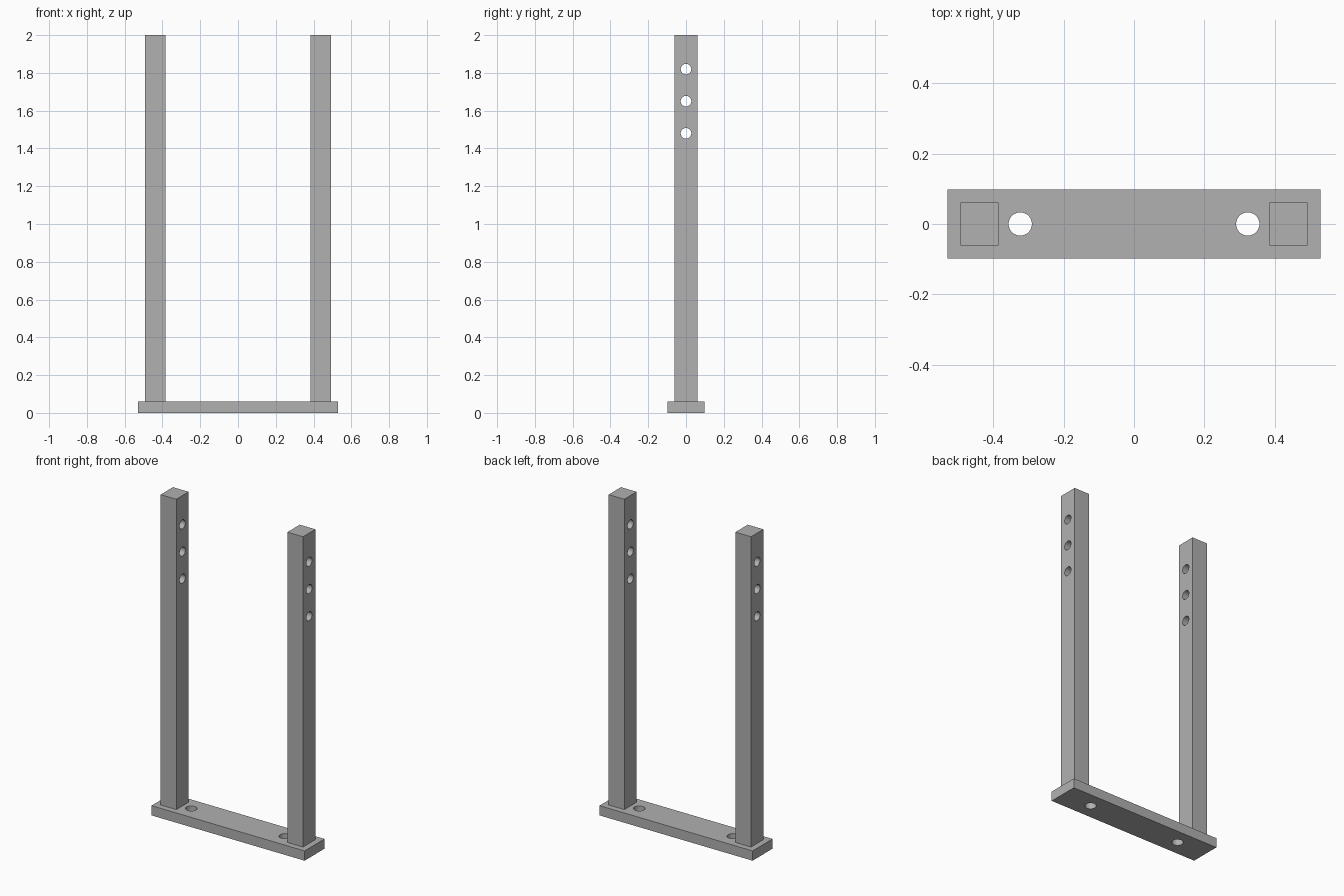
import bpy
import math

default_cube = bpy.data.objects.get("Cube")
if default_cube:
    bpy.data.objects.remove(default_cube, do_unlink=True)

# Plain grey metal
grey = bpy.data.materials.new("grey_metal")
grey.use_nodes = True
colour = (0.44, 0.44, 0.44, 1)
grey.diffuse_color = colour
grey.node_tree.nodes["Principled BSDF"].inputs["Base Color"].default_value = colour


def box(name, centre, size):
    bpy.ops.mesh.primitive_cube_add(size=1, location=centre)
    obj = bpy.context.object
    obj.name = name
    obj.scale = size
    bpy.ops.object.transform_apply(location=False, rotation=False, scale=True)
    obj.data.materials.append(grey)
    return obj


def drill(target, centre, radius, rotation=(0, 0, 0)):
    """Cut a round through hole and discard the cutter."""
    bpy.ops.mesh.primitive_cylinder_add(
        vertices=48, radius=radius, depth=0.4, location=centre, rotation=rotation)
    cutter = bpy.context.object
    cutter.hide_render = True
    cutter.data.materials.append(grey)
    cut = target.modifiers.new("hole", 'BOOLEAN')
    cut.operation = 'DIFFERENCE'
    cut.solver = 'EXACT'
    cut.object = cutter
    bpy.ops.object.select_all(action='DESELECT')
    target.select_set(True)
    bpy.context.view_layer.objects.active = target
    bpy.ops.object.modifier_apply(modifier=cut.name)
    bpy.data.objects.remove(cutter, do_unlink=True)


def finish(obj):
    bpy.ops.object.select_all(action='DESELECT')
    obj.select_set(True)
    bpy.context.view_layer.objects.active = obj
    bpy.ops.object.shade_smooth_by_angle(angle=math.radians(30))


base_height = 0.061
post_height = 2 - base_height

# Base plate with two mounting holes
base = box("base_plate", (0, 0, base_height / 2), (1.058, 0.196, base_height))
for side in (-1, 1):
    drill(base, (side * 0.323, 0, base_height / 2), 0.033)
finish(base)

# Upright posts, each with three cross holes near the top
for name, side in (("right_post", -1), ("left_post", 1)):
    x = side * 0.438
    post = box(name, (x, 0, base_height + post_height / 2),
               (0.108, 0.122, post_height))
    for z in (1.48, 1.65, 1.82):
        drill(post, (x, 0, z), 0.028, (0, math.pi / 2, 0))
    finish(post)
